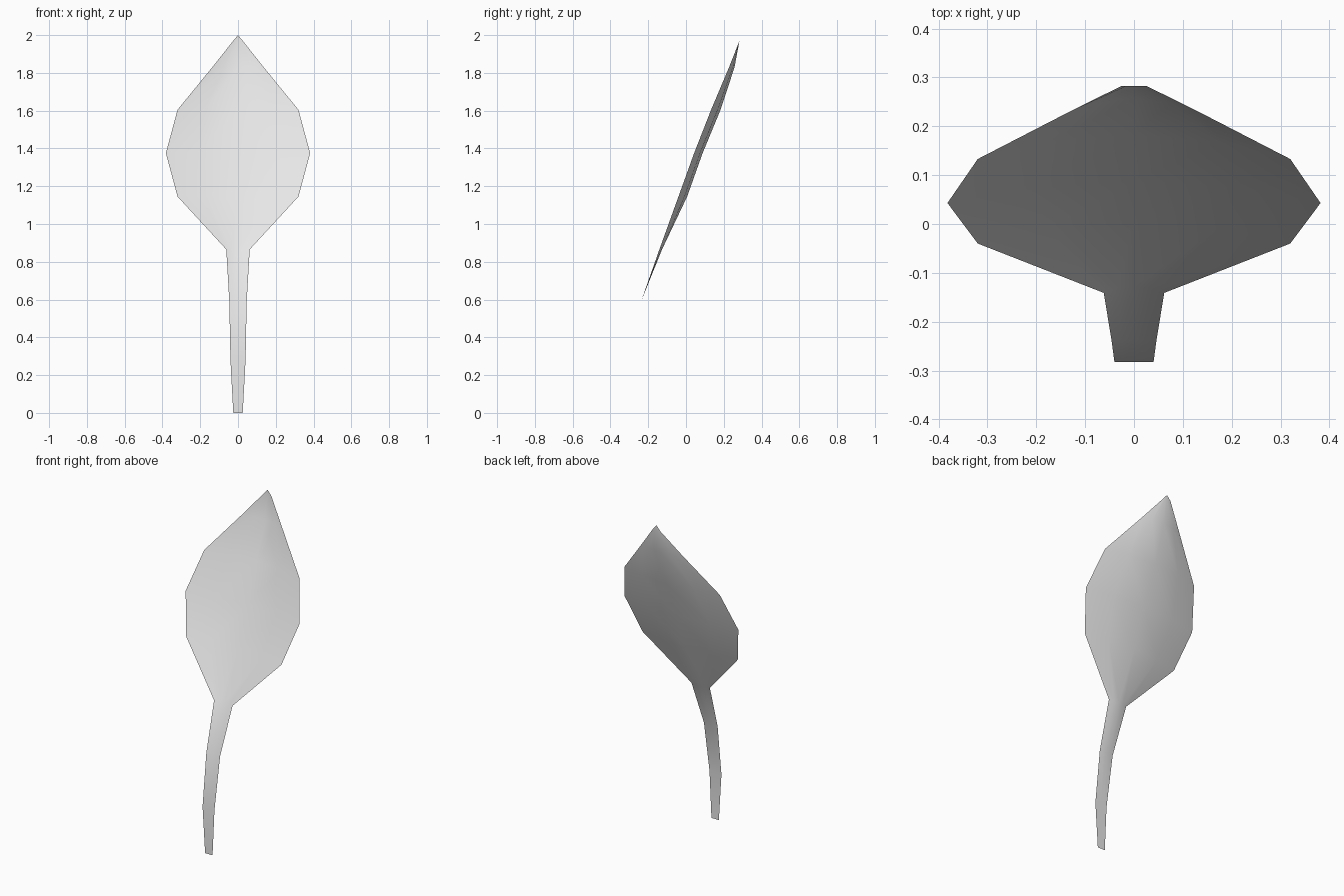
import bpy
import bmesh

cube = bpy.data.objects.get("Cube")
if cube:
    bpy.data.objects.remove(cube, do_unlink=True)

# One plain grey for the whole leaf
grey = bpy.data.materials.new("pale_grey")
grey.use_nodes = True
colour = (0.8, 0.8, 0.8, 1)
grey.diffuse_color = colour
grey.node_tree.nodes["Principled BSDF"].inputs["Base Color"].default_value = colour

# Rows from stem foot to tip: height, half width, edge depth, midrib bulge
ROWS = [
    (0.0, 0.025, -0.28, 0),
    (0.28, 0.04, -0.283, 0),
    (0.59, 0.046, -0.238, 0),
    (0.865, 0.062, -0.141, 0.014),
    (1.145, 0.32, -0.04, 0.046),
    (1.375, 0.382, 0.043, 0.045),
    (1.605, 0.32, 0.133, 0.05),
    (1.83, 0.136, 0.228, 0.029),
    (1.97, 0.025, 0.283, 0),
]
COLUMNS = (-1, -0.55, 0, 0.55, 1)

# Single curved sheet: stem and blade in one strip of quads
bm = bmesh.new()
grid = []
for z, half, edge, bulge in ROWS:
    grid.append([bm.verts.new((t * half, edge + bulge * (1 - t * t), z))
                 for t in COLUMNS])
for low, high in zip(grid, grid[1:]):
    for i in range(len(COLUMNS) - 1):
        bm.faces.new((low[i], low[i + 1], high[i + 1], high[i]))

# Pointed tip
tip = bm.verts.new((0, 0.283, 2))
for a, b in zip(grid[-1], grid[-1][1:]):
    bm.faces.new((a, b, tip))

mesh = bpy.data.meshes.new("leaf")
bm.to_mesh(mesh)
bm.free()
mesh.materials.append(grey)
mesh.shade_smooth()
leaf = bpy.data.objects.new("leaf", mesh)
bpy.context.collection.objects.link(leaf)
